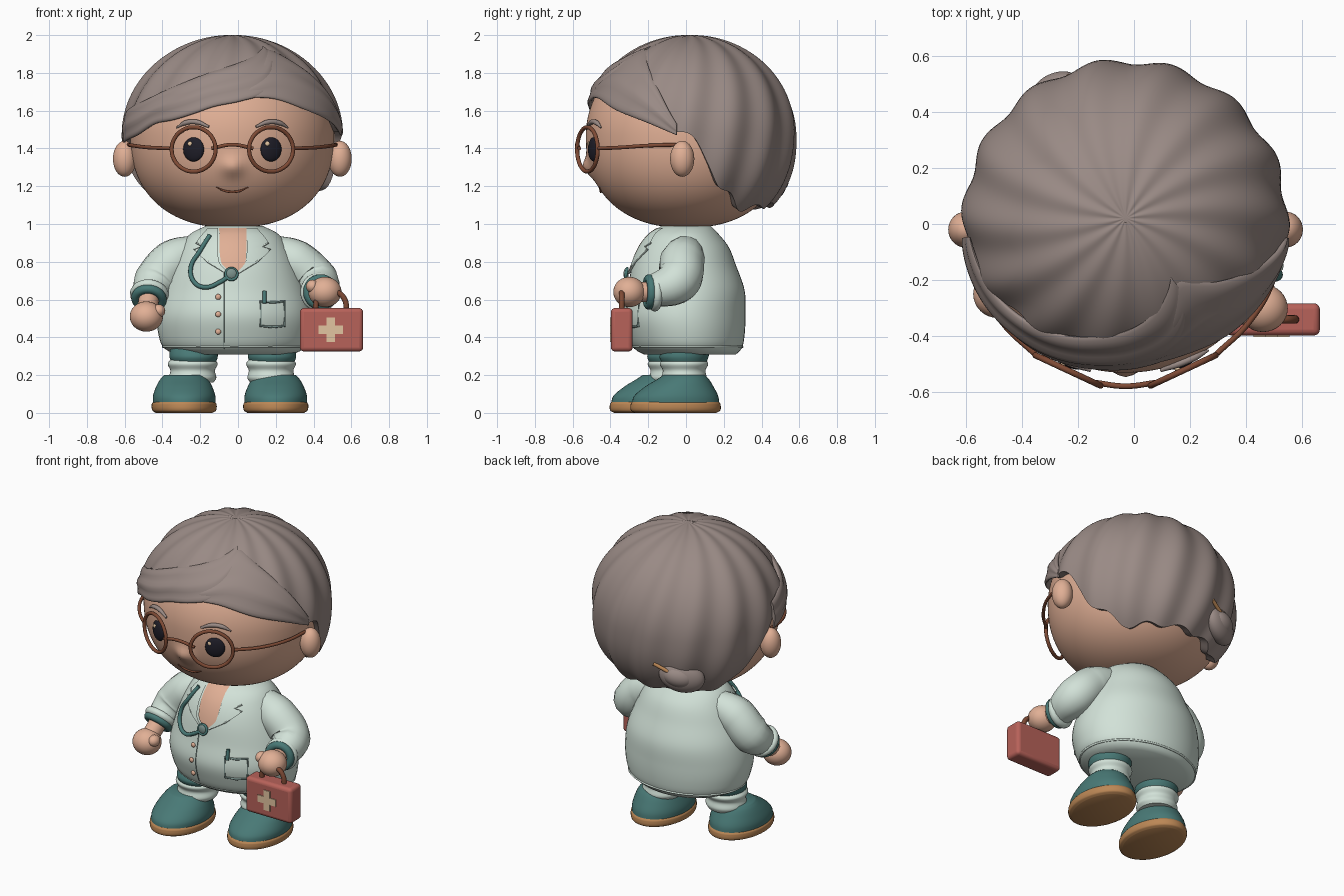
import bpy, bmesh, math
from math import sin, cos, pi, radians, sqrt
from mathutils import Vector

if "Cube" in bpy.data.objects:
    bpy.data.objects.remove(bpy.data.objects["Cube"])

def colour(name, r, g, b):
    m = bpy.data.materials.new(name)
    m.use_nodes = True
    lin = [(c / 255) ** 2.2 for c in (r, g, b)] + [1]
    m.diffuse_color = lin
    m.node_tree.nodes["Principled BSDF"].inputs["Base Color"].default_value = lin
    return m

SKIN, HAIR = colour("skin", 224, 174, 148), colour("grey hair", 152, 137, 132)
COAT, TEAL = colour("pale mint", 209, 225, 215), colour("teal", 74, 120, 117)
TAN, RED = colour("tan sole", 186, 134, 86), colour("case red", 182, 98, 90)
BROWN, DARK = colour("frame brown", 126, 76, 56), colour("eye black", 36, 35, 44)
CREAM, SEAM = colour("cream", 226, 196, 160), colour("seam grey", 122, 144, 139)

# ---------- helpers ----------
def finish(ob, name, mat):
    ob.name = ob.data.name = name
    ob.data.materials.clear()
    ob.data.materials.append(mat)
    bpy.ops.object.select_all(action='DESELECT')
    ob.select_set(True)
    bpy.context.view_layer.objects.active = ob
    bpy.ops.object.shade_smooth_by_angle(angle=radians(50))
    return ob

def curve_at(table, t):
    """Smooth value through (key, value) pairs."""
    if t <= table[0][0]: return table[0][1]
    for i in range(len(table) - 1):
        (a, p), (b, q) = table[i], table[i + 1]
        if t <= b:
            o, n = table[max(i - 1, 0)], table[min(i + 2, len(table) - 1)]
            m0, m1 = (q - o[1]) / (b - o[0]), (n[1] - p) / (n[0] - a)
            s, h = (t - a) / (b - a), b - a
            return (p * (1 + 2 * s) * (1 - s) ** 2 + h * m0 * s * (1 - s) ** 2
                    + q * s * s * (3 - 2 * s) + h * m1 * s * s * (s - 1))
    return table[-1][1]

def sheet(name, f, nu, nv, mat, wrap=False, cap=False):
    """Surface f(u, v) with u, v in 0..1; wrap closes it along v."""
    bm = bmesh.new()
    rows = [[bm.verts.new(f(i / nu, j / nv)) for j in range(nv + (not wrap))] for i in range(nu + 1)]
    n = len(rows[0])
    for a, b in zip(rows, rows[1:]):
        for j in range(nv):
            k = (j + 1) % n
            bm.faces.new((a[j], a[k], b[k], b[j]))
    if cap:
        bm.faces.new(rows[0]); bm.faces.new(rows[-1])
    bmesh.ops.remove_doubles(bm, verts=bm.verts, dist=1e-5)
    bmesh.ops.recalc_face_normals(bm, faces=bm.faces)
    me = bpy.data.meshes.new(name)
    bm.to_mesh(me); bm.free()
    ob = bpy.data.objects.new(name, me)
    bpy.context.collection.objects.link(ob)
    return finish(ob, name, mat)

def loft(name, rows, cx, cy, mat, nu=24):
    """Stack of ellipses: rows of (z, rx, ry, y shift)."""
    cols = [[(r[0], r[k]) for r in rows] for k in (1, 2, 3)]
    def f(u, v):
        z = rows[0][0] + u * (rows[-1][0] - rows[0][0])
        rx, ry, dy = (curve_at(c, z) for c in cols)
        return cx + rx * cos(2 * pi * v), cy + dy + ry * sin(2 * pi * v), z
    return sheet(name, f, nu, 48, mat, True, True)

def ball(name, loc, size, mat, rot=(0, 0, 0)):
    bpy.ops.mesh.primitive_uv_sphere_add(segments=32, ring_count=20, location=loc, rotation=rot)
    ob = bpy.context.object
    ob.scale = size
    return finish(ob, name, mat)

def box(name, loc, size, mat, bevel=0):
    bpy.ops.mesh.primitive_cube_add(size=1, location=loc)
    ob = bpy.context.object
    ob.scale = size
    bpy.ops.object.transform_apply(location=False, rotation=False)
    if bevel:
        mod = ob.modifiers.new("round", 'BEVEL')
        mod.width, mod.segments = bevel, 4
    return finish(ob, name, mat)

def tube(name, pts, r, mat, radii=None, closed=False, sharp=False):
    cu = bpy.data.curves.new(name, 'CURVE')
    cu.dimensions, cu.bevel_depth, cu.bevel_resolution = '3D', r, 5
    cu.use_fill_caps, cu.resolution_u = True, 8
    sp = cu.splines.new('BEZIER')
    sp.bezier_points.add(len(pts) - 1)
    for i, (bp, p) in enumerate(zip(sp.bezier_points, pts)):
        bp.co = p
        bp.handle_left_type = bp.handle_right_type = 'VECTOR' if sharp else 'AUTO'
        bp.radius = radii[i] if radii else 1
    sp.use_cyclic_u = closed
    ob = bpy.data.objects.new(name, cu)
    bpy.context.collection.objects.link(ob)
    bpy.ops.object.select_all(action='DESELECT')
    ob.select_set(True)
    bpy.context.view_layer.objects.active = ob
    bpy.ops.object.convert(target='MESH')
    return finish(bpy.context.object, name, mat)

def ring(name, c, normal, rx, ry, r, mat):
    n = Vector(normal).normalized()
    s = n.cross(Vector((0, 0, 1))).normalized()
    t = s.cross(n)
    pts = [Vector(c) + s * rx * cos(a * pi / 6) + t * ry * sin(a * pi / 6) for a in range(12)]
    return tube(name, pts, r, mat, closed=True)

# ---------- head, with a soft nose ----------
CX, ZC = -0.03, 1.47
def girth(h):
    n = 2.0 if h > 0 else 2.3
    return max(0, 1 - min(abs(h), 1) ** n) ** (1 / n)

def face_pt(x, z, off=0):
    k = girth((z - ZC) / 0.49)
    return x, -0.53 * sqrt(max(0, k * k - ((x - CX) / 0.54) ** 2)) - off, z

def head_f(u, v):
    h, a = cos(pi * u), 2 * pi * v
    x, y, z = CX + 0.54 * girth(h) * cos(a), 0.53 * girth(h) * sin(a), ZC + 0.49 * h
    if y < 0:
        y -= 0.035 * math.exp(-((x - CX) / 0.055) ** 2 - ((z - 1.3) / 0.05) ** 2)
    return x, y, z
sheet("head", head_f, 96, 128, SKIN, True)

# ---------- hair ----------
def hair_pt(az, h, s=1.0):
    """Point on the hair form; az is measured from the front towards +x."""
    k = girth(h) * s
    return CX + 0.575 * k * sin(az), 0.02 - 0.56 * k * cos(az), ZC + 0.53 * h * (1 + (s - 1) * 0.5)

HAIRLINE = [(0, 1.74), (40, 1.71), (60, 1.62), (80, 1.5), (92, 1.45), (100, 1.33), (107, 1.21),
            (117, 1.15), (127, 1.085), (150, 1.09), (180, 1.1)]
def hair_f(u, v):
    az = 2 * pi * v - pi
    edge = curve_at(HAIRLINE, abs(math.degrees(az))) + 0.012 * sin(az * 13)
    th = math.acos((edge - ZC) / 0.53) * min(u / 0.95, 1)
    flute = 0.02 * sin(th) ** 0.6 * cos(14 * az + 2.5 * th)
    return hair_pt(az, cos(th), 0.9 if u > 0.96 else 1.0 + flute)
sheet("hair_cap", hair_f, 40, 240, HAIR, True)

def lock(name, low, high, thick):
    """Swept lock of hair between two edges given as (azimuth, z)."""
    a0, a1 = low[0][0], low[-1][0]
    def f(u, v):
        deg = a0 + (a1 - a0) * u
        lo, hi = curve_at(low, deg), curve_at(high, deg)
        w = (1 - cos(2 * pi * v)) / 2
        puff = thick * sin(2 * pi * v) * (1 + 0.25 * cos(w * 14)) * (0.35 + 0.65 * sin(pi * u) ** 0.5)
        z = lo + (hi - lo) * w
        return hair_pt(radians(deg), (z - ZC) / 0.53, 1.005 + puff)
    sheet(name, f, 48, 32, HAIR, True, True)
lock("fringe_right", [(-83, 1.43), (-60, 1.47), (-45, 1.53), (-33, 1.55), (-22, 1.58), (-10, 1.62), (5, 1.65), (20, 1.70), (37, 1.87)],
     [(-83, 1.6), (-60, 1.65), (-45, 1.70), (-16, 1.80), (0, 1.84), (15, 1.88), (37, 1.94)], 0.042)
lock("fringe_left", [(8, 1.67), (25, 1.66), (45, 1.60), (65, 1.54), (83, 1.47)],
     [(8, 1.75), (36, 1.92), (55, 1.85), (70, 1.72), (83, 1.53)], 0.038)

# Small bun with a pencil through it
ball("bun", (-0.285, 0.45, 1.22), (0.14, 0.068, 0.1), HAIR, (0, -0.2, 0.45))
ball("bun_coil", (-0.28, 0.475, 1.225), (0.095, 0.062, 0.065), HAIR, (0, -0.2, 0.45))
tube("pencil", [(-0.33, 0.49, 1.22), (-0.15, 0.55, 1.305)], 0.011, TAN)

# ---------- face ----------
for side, s in (("right", -1), ("left", 1)):
    ex, yaw = CX + 0.205 * s, radians(25) * s
    ball("eye_" + side, face_pt(ex, 1.395), (0.06, 0.022, 0.064), DARK, (0, 0, yaw))
    ball("eye_glint_" + side, face_pt(ex - 0.02, 1.425, 0.02), (0.012, 0.006, 0.012), CREAM)
    c = Vector(face_pt(ex, 1.395, 0.035))
    ring("lens_rim_" + side, c, (sin(yaw), -cos(yaw), 0), 0.128, 0.117, 0.011, BROWN)
    tube("temple_" + side, [(CX + 0.32 * s, c.y + 0.055, 1.4), (CX + 0.44 * s, -0.35, 1.405),
                            (CX + 0.525 * s, -0.2, 1.415), (CX + 0.55 * s, -0.03, 1.42)], 0.01, BROWN)
    tube("brow_" + side, [face_pt(CX + d * s, z, 0.008) for d, z in ((0.125, 1.515), (0.19, 1.54), (0.25, 1.535), (0.295, 1.51))],
         0.013, HAIR, (0.5, 1, 1, 0.3))
    ball("ear_" + side, (CX + 0.57 * s, -0.02, 1.345), (0.062, 0.064, 0.095), SKIN)
tube("bridge", [(-0.14, -0.565, 1.4), (CX, -0.578, 1.42), (0.08, -0.565, 1.4)], 0.01, BROWN)
tube("smile", [face_pt(CX + x, z, 0.003) for x, z in ((-0.085, 1.195), (-0.04, 1.175), (0, 1.17), (0.04, 1.175), (0.085, 1.195))],
     0.006, BROWN, (0.4, 1, 1, 1, 0.4))

# ---------- coat ----------
BODY = [(0.31, 0.31, 0.245, 0.02), (0.34, 0.37, 0.285, 0.01), (0.41, 0.4, 0.31, 0), (0.52, 0.41, 0.325, -0.01),
        (0.65, 0.385, 0.31, 0), (0.78, 0.335, 0.275, -0.01), (0.88, 0.285, 0.235, -0.01),
        (0.95, 0.23, 0.18, -0.01), (0.99, 0.15, 0.13, 0)]
BX = -0.02
loft("coat_body", BODY, BX, 0, COAT, 40)

def coat_pt(x, z, off=0.0):
    rx, ry, dy = (curve_at([(r[0], r[k]) for r in BODY], z) for k in (1, 2, 3))
    return x, dy - ry * sqrt(max(0, 1 - ((x - BX) / rx) ** 2)) - off, z

def patch(name, inner, outer, mat, off):
    """Cloth panel on the front between two edges given as (z, x)."""
    z0, z1 = inner[0][0], inner[-1][0]
    def f(u, v):
        z = z0 + (z1 - z0) * u
        a, b = curve_at(inner, z), curve_at(outer, z)
        return coat_pt(a + (b - a) * v, z, off)
    sheet(name, f, 24, 8, mat)
patch("neck_opening", [(0.75, -0.05), (0.8, -0.09), (0.98, -0.1)], [(0.75, 0.02), (0.8, 0.04), (0.98, 0.045)], SKIN, 0.007)
for side, s in (("right", -1), ("left", 1)):
    edge = [(0.74, 0.02), (0.8, 0.07), (0.98, 0.075)]
    flap = [(0.74, 0.03), (0.8, 0.13), (0.865, 0.2), (0.88, 0.16), (0.9, 0.19), (0.98, 0.13)]
    patch("lapel_" + side, [(z, CX + s * x) for z, x in edge], [(z, CX + s * x) for z, x in flap], COAT, 0.012)
    tube("lapel_edge_" + side, [coat_pt(CX + s * x, z, 0.009) for z, x in flap[:-1]], 0.005, COAT, sharp=True)
tube("front_seam", [coat_pt(-0.075, 0.34 + i * 0.057) for i in range(8)], 0.003, SEAM)
for i in range(3):
    ball("button_%d" % (i + 1), coat_pt(-0.105, 0.43 + 0.092 * i, 0.004), (0.015, 0.01, 0.015), SKIN)
ring("hem", (BX, 0.01, 0.35), (0, 0.001, 1), 0.376, 0.288, 0.006, COAT)
tube("pocket", [coat_pt(x, z, 0.003) for x, z in ((0.12, 0.59), (0.12, 0.46), (0.185, 0.455), (0.245, 0.46), (0.245, 0.59), (0.185, 0.585))],
     0.007, SEAM, closed=True, sharp=True)
tube("pocket_pen", [coat_pt(0.14, 0.58, 0.012), coat_pt(0.14, 0.645, 0.018)], 0.011, TEAL)

# Stethoscope
tube("stethoscope_tube", [coat_pt(x, z, 0.02) for x, z in ((-0.15, 0.94), (-0.2, 0.86), (-0.25, 0.77), (-0.23, 0.69), (-0.17, 0.665), (-0.1, 0.69), (-0.06, 0.715))], 0.012, TEAL)
ball("stethoscope_disc", coat_pt(-0.035, 0.735, 0.022), (0.03, 0.014, 0.03), SEAM)
ring("stethoscope_rim", coat_pt(-0.035, 0.735, 0.022), (0, -1, 0.2), 0.03, 0.03, 0.008, TEAL)

# ---------- arms ----------
ARMS = {"right": [(-0.22, 0.0, 0.85), (-0.34, -0.02, 0.8), (-0.435, -0.05, 0.69), (-0.47, -0.14, 0.615), (-0.485, -0.25, 0.51)],
        "left": [(0.18, 0.0, 0.85), (0.3, -0.02, 0.8), (0.415, -0.05, 0.695), (0.435, -0.18, 0.64), (0.46, -0.3, 0.64)]}
for side, p in ARMS.items():
    tube("sleeve_" + side, p[:4], 0.12, COAT, (0.8, 1, 1, 0.72))
    end, hand = Vector(p[3]), Vector(p[4])
    d = (hand - end).normalized()
    ring("cuff_fold_" + side, end - d * 0.015, d, 0.078, 0.078, 0.025, COAT)
    ring("cuff_" + side, end + d * 0.015, d, 0.07, 0.07, 0.024, TEAL)
    tube("wrist_" + side, [end, hand], 0.055, SKIN)
    ball("hand_" + side, hand, (0.088, 0.085, 0.08), SKIN)
    ball("thumb_" + side, hand + Vector((0.065 if side == "right" else -0.065, -0.02, 0.03)), (0.035, 0.04, 0.035), SKIN)

# ---------- legs and shoes ----------
for side, lx, ly, sx, sy in (("right", -0.235, -0.075, -0.285, -0.165), ("left", 0.18, -0.01, 0.2, -0.055)):
    loft("trouser_" + side, [(0.26, 0.115, 0.115, 0), (0.3, 0.128, 0.13, 0), (0.36, 0.12, 0.12, 0.02)], lx, ly, TEAL)
    loft("sock_" + side, [(0.16, 0.11, 0.11, 0), (0.185, 0.125, 0.12, 0), (0.225, 0.118, 0.113, 0),
                          (0.26, 0.132, 0.128, 0), (0.285, 0.115, 0.11, 0)], lx - 0.005, ly, COAT)
    loft("shoe_" + side, [(0.045, 0.165, 0.232, 0), (0.09, 0.165, 0.222, 0.003), (0.14, 0.148, 0.18, 0.02),
                          (0.18, 0.125, 0.135, 0.04), (0.2, 0.105, 0.11, 0.045)], sx, sy, TEAL)
    loft("sole_" + side, [(0, 0.15, 0.215, 0), (0.012, 0.168, 0.236, 0), (0.045, 0.172, 0.238, 0), (0.058, 0.164, 0.23, 0)], sx, sy, TAN)

# ---------- medical case ----------
box("case", (0.495, -0.34, 0.44), (0.335, 0.115, 0.23), RED, 0.022)
box("cross_upright", (0.49, -0.399, 0.44), (0.045, 0.008, 0.13), CREAM)
box("cross_bar", (0.49, -0.399, 0.44), (0.13, 0.008, 0.045), CREAM)
tube("case_handle", [(0.41, -0.34, 0.54), (0.42, -0.34, 0.6), (0.455, -0.34, 0.635), (0.53, -0.34, 0.635), (0.565, -0.34, 0.6), (0.575, -0.34, 0.54)], 0.015, BROWN)
